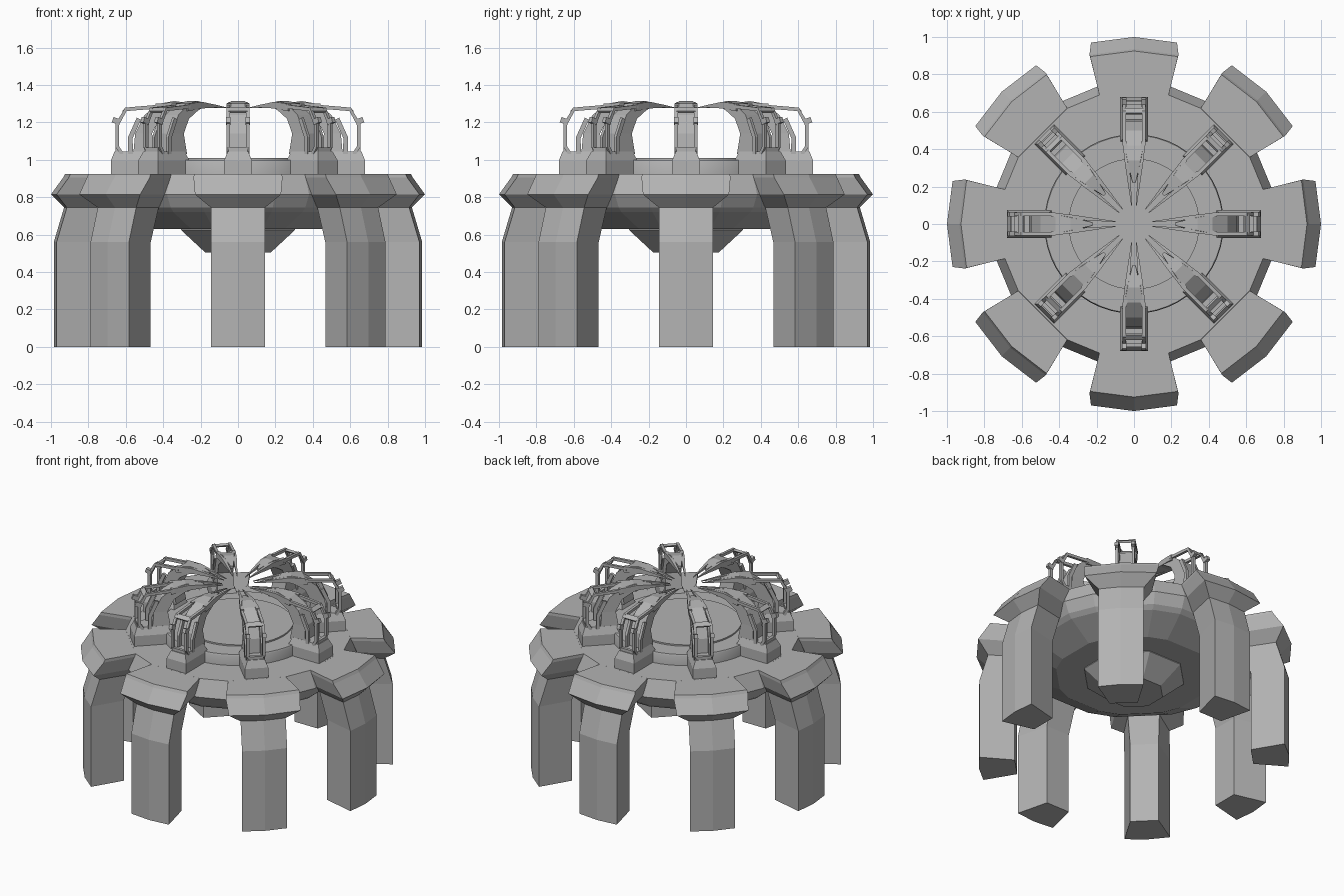
import bpy, bmesh, math
from mathutils import Vector

if "Cube" in bpy.data.objects:
    bpy.data.objects.remove(bpy.data.objects["Cube"], do_unlink=True)

grey = bpy.data.materials.new("matte grey")
grey.use_nodes = True
COLOUR = (0.45, 0.45, 0.45, 1)
grey.diffuse_color = COLOUR
grey.node_tree.nodes["Principled BSDF"].inputs["Base Color"].default_value = COLOUR


def loft(name, stacks):
    """Mesh made of one or more stacks of equal-sized rings, capped at both ends."""
    bm = bmesh.new()
    for rings in stacks:
        loops = [[bm.verts.new(p) for p in ring] for ring in rings]
        n = len(loops[0])
        for a, b in zip(loops, loops[1:]):
            for i in range(n):
                j = (i + 1) % n
                bm.faces.new((a[i], a[j], b[j], b[i]))
        bm.faces.new(loops[0])
        bm.faces.new(loops[-1])
    bmesh.ops.recalc_face_normals(bm, faces=bm.faces)
    mesh = bpy.data.meshes.new(name)
    bm.to_mesh(mesh)
    bm.free()
    mesh.materials.append(grey)
    return mesh


def place(name, mesh, angle=0.0):
    ob = bpy.data.objects.new(name, mesh)
    ob.rotation_euler.z = angle
    bpy.context.collection.objects.link(ob)
    return ob


def eight(name, stacks):
    mesh = loft(name, stacks)
    for k in range(8):
        place(f"{name}_{k + 1}", mesh, k * math.pi / 4)


def turned(name, profile, angles):
    rings = [[(r * math.cos(a), r * math.sin(a), z) for a in angles] for r, z in profile]
    return place(name, loft(name, [rings]))


def smooth(ob):
    bpy.ops.object.select_all(action="DESELECT")
    ob.select_set(True)
    bpy.context.view_layer.objects.active = ob
    bpy.ops.object.shade_smooth_by_angle(angle=math.radians(30))


def bar(path, t, width, height):
    """Square bar along a path of (radius, height) points at side offset t."""
    rings = []
    pts = [Vector(p) for p in path]
    for i, p in enumerate(pts):
        d = (pts[min(i + 1, len(pts) - 1)] - pts[max(i - 1, 0)]).normalized()
        n = Vector((-d.y, d.x)) * height / 2
        a, b = p + n, p - n
        rings.append([(a.x, t - width / 2, a.y), (a.x, t + width / 2, a.y),
                      (b.x, t + width / 2, b.y), (b.x, t - width / 2, b.y)])
    return rings


def box(r0, r1, t, z):
    return [(r0, -t, z), (r1, -t, z), (r1, t, z), (r0, t, z)]


# Round deck: edge bevel, shallow underside and lower hub
deck_angles = [math.radians(45 * k + s) for k in range(8) for s in (-15, 15)]
turned("deck", [(0.714, 0.925), (0.76, 0.815), (0.72, 0.745), (0.69, 0.72), (0.5, 0.63)],
       deck_angles)
turned("lower_hub", [(0.33, 0.66), (0.33, 0.625), (0.19, 0.505)],
       [math.radians(45 * k + 22.5) for k in range(8)])

# Low drum with a raised central disc
circle = [math.tau * k / 48 for k in range(48)]
smooth(turned("drum", [(0.48, 0.90), (0.48, 0.99), (0.475, 1.0)], circle))
smooth(turned("drum_disc", [(0.35, 0.98), (0.35, 1.01)], circle))

# Flared lobe running down into a leg: ridge, corner radius and width, inner radius and width
leg_levels = [
    (0.925, 0.925, 0.895, 0.235, 0.69, 0.185),
    (0.905, 0.935, 0.905, 0.238, 0.69, 0.185),
    (0.815, 1.0, 0.97, 0.23, 0.70, 0.17),
    (0.745, 0.93, 0.915, 0.145, 0.70, 0.10),
    (0.56, 0.985, 0.97, 0.145, 0.75, 0.09),
    (0.0, 0.985, 0.97, 0.145, 0.75, 0.09),
]
eight("leg", [[[(ridge, 0, z), (rc, tc, z), (ri, ti, z), (ri, -ti, z), (rc, -tc, z)]
               for z, ridge, rc, tc, ri, ti in leg_levels]])

# Bevelled foot block under each claw
eight("claw_base", [[box(0.44, 0.68, 0.075, 0.92), box(0.44, 0.68, 0.075, 0.995),
                     box(0.46, 0.66, 0.055, 1.045)]])

# Curved claw body: outer point, inner point, half width
claw = [
    ((0.56, 1.03), (0.44, 1.03), 0.055),
    ((0.55, 1.14), (0.46, 1.14), 0.05),
    ((0.50, 1.24), (0.42, 1.22), 0.05),
    ((0.42, 1.30), (0.35, 1.265), 0.05),
    ((0.34, 1.315), (0.31, 1.275), 0.035),
    ((0.22, 1.295), (0.22, 1.28), 0.008),
]
eight("claw_arm", [[[(o[0], -t, o[1]), (o[0], t, o[1]), (i[0], t, i[1]), (i[0], -t, i[1])]
                    for o, i, t in claw]])

# Pair of thin pointed blades at each claw tip
blades = []
for s in (-1, 1):
    blades.append([[(r, s * t - w, z), (r, s * t + w, z), (r, s * t + w, z - h), (r, s * t - w, z - h)]
                   for r, t, w, z, h in ((0.44, 0.05, 0.012, 1.30, 0.04),
                                         (0.32, 0.036, 0.012, 1.31, 0.035),
                                         (0.20, 0.023, 0.007, 1.295, 0.016),
                                         (0.10, 0.013, 0.002, 1.28, 0.004))])
eight("claw_blades", blades)

# Side struts, inner rams and cross bars of the claw frame
frame = []
for s in (-1, 1):
    frame.append(bar([(0.62, 1.03), (0.645, 1.07), (0.645, 1.19), (0.60, 1.27), (0.42, 1.285)],
                     s * 0.052, 0.018, 0.02))
    frame.append(bar([(0.575, 1.03), (0.575, 1.12), (0.53, 1.22)], s * 0.052, 0.018, 0.025))
    frame.append(bar([(0.63, 1.20), (0.67, 1.215)], s * 0.052, 0.024, 0.03))
frame.append(bar([(0.59, 1.275), (0.615, 1.255)], 0, 0.10, 0.015))
frame.append(bar([(0.635, 1.05), (0.655, 1.05)], 0, 0.10, 0.03))
eight("claw_frame", frame)
